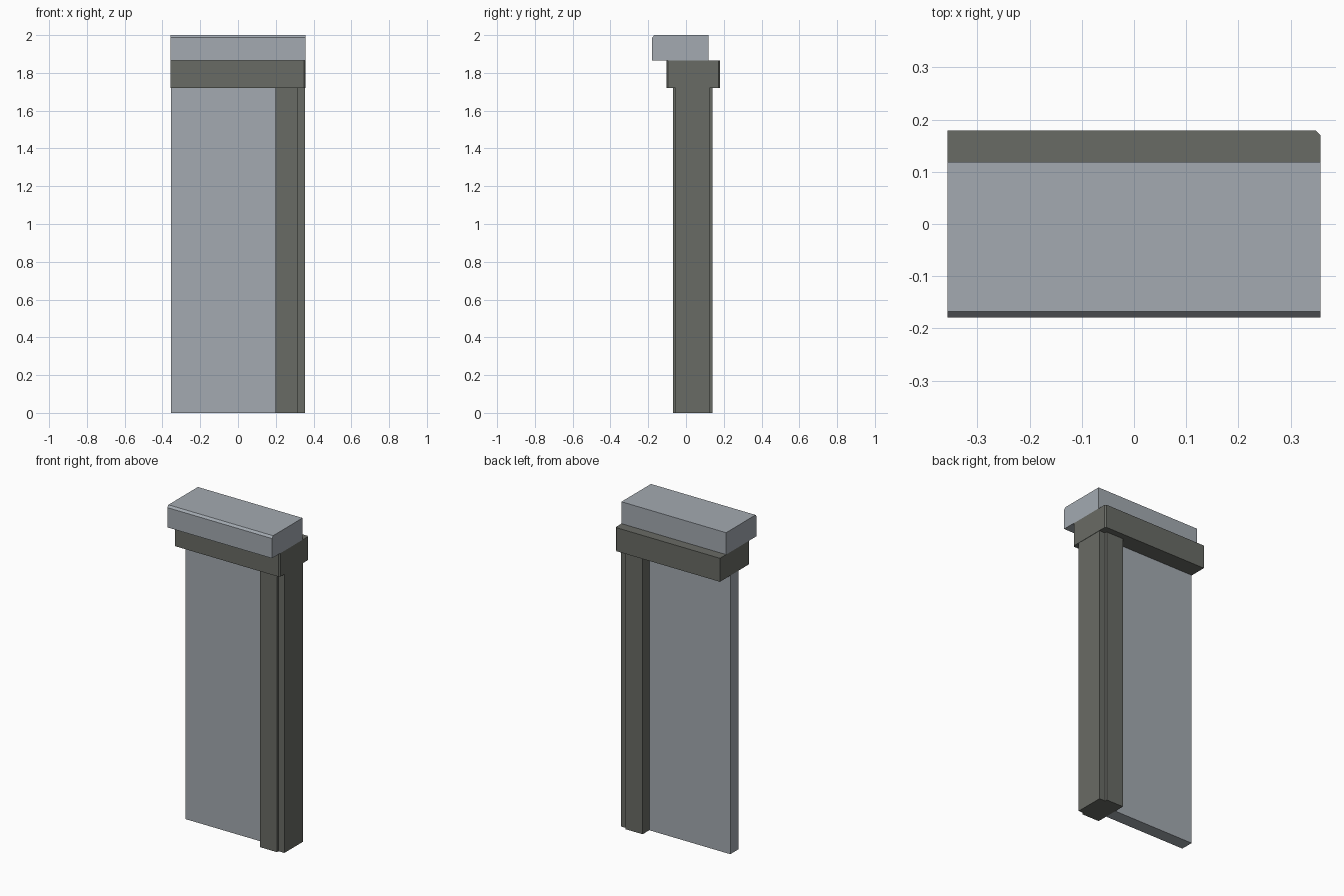
import bpy, bmesh
from mathutils import Vector

if "Cube" in bpy.data.objects:
    bpy.data.objects.remove(bpy.data.objects["Cube"])


def material(name, rgb):
    m = bpy.data.materials.new(name)
    m.diffuse_color = (*rgb, 1)
    m.use_nodes = True
    m.node_tree.nodes["Principled BSDF"].inputs["Base Color"].default_value = m.diffuse_color
    return m


light = material("pale_grey", (0.367, 0.402, 0.440))
dark = material("dark_grey", (0.141, 0.147, 0.130))


def prism(name, profile, direction, mat):
    """Extrude a closed 3D profile along a direction."""
    bm = bmesh.new()
    face = bm.faces.new([bm.verts.new(p) for p in profile])
    ext = bmesh.ops.extrude_face_region(bm, geom=[face])
    moved = [v for v in ext["geom"] if isinstance(v, bmesh.types.BMVert)]
    bmesh.ops.translate(bm, verts=moved, vec=Vector(direction))
    bmesh.ops.recalc_face_normals(bm, faces=bm.faces)
    me = bpy.data.meshes.new(name)
    bm.to_mesh(me)
    bm.free()
    me.materials.append(mat)
    ob = bpy.data.objects.new(name, me)
    bpy.context.collection.objects.link(ob)
    return ob


def upright(name, plan, z0, z1, mat):
    return prism(name, [(x, y, z0) for x, y in plan], (0, 0, z1 - z0), mat)


L, R = -0.357, 0.357

# Recessed wall panel
upright("wall_panel", [(-0.355, -0.005), (0.21, -0.005), (0.21, 0.075), (-0.355, 0.075)],
        0, 1.72, light)

# End post, stepped back on its front and rear outer corners
upright("end_post", [(0.198, -0.07), (0.315, -0.07), (0.315, -0.055), (0.355, -0.055),
                     (0.355, 0.125), (0.315, 0.125), (0.315, 0.14), (0.198, 0.14)],
        0, 1.72, dark)

# Beam with small chamfers on its outer corners
c = 0.008
upright("beam", [(L, -0.103), (R - c, -0.103), (R, -0.103 + c),
                 (R, 0.179 - c), (R - c, 0.179), (L, 0.179)], 1.72, 1.865, dark)

# Coping block with a bevelled top front edge
prism("coping", [(L, y, z) for y, z in [(-0.179, 1.865), (0.119, 1.865), (0.119, 2.0),
                                        (-0.168, 2.0), (-0.179, 1.987)]],
      (R - L, 0, 0), light)
